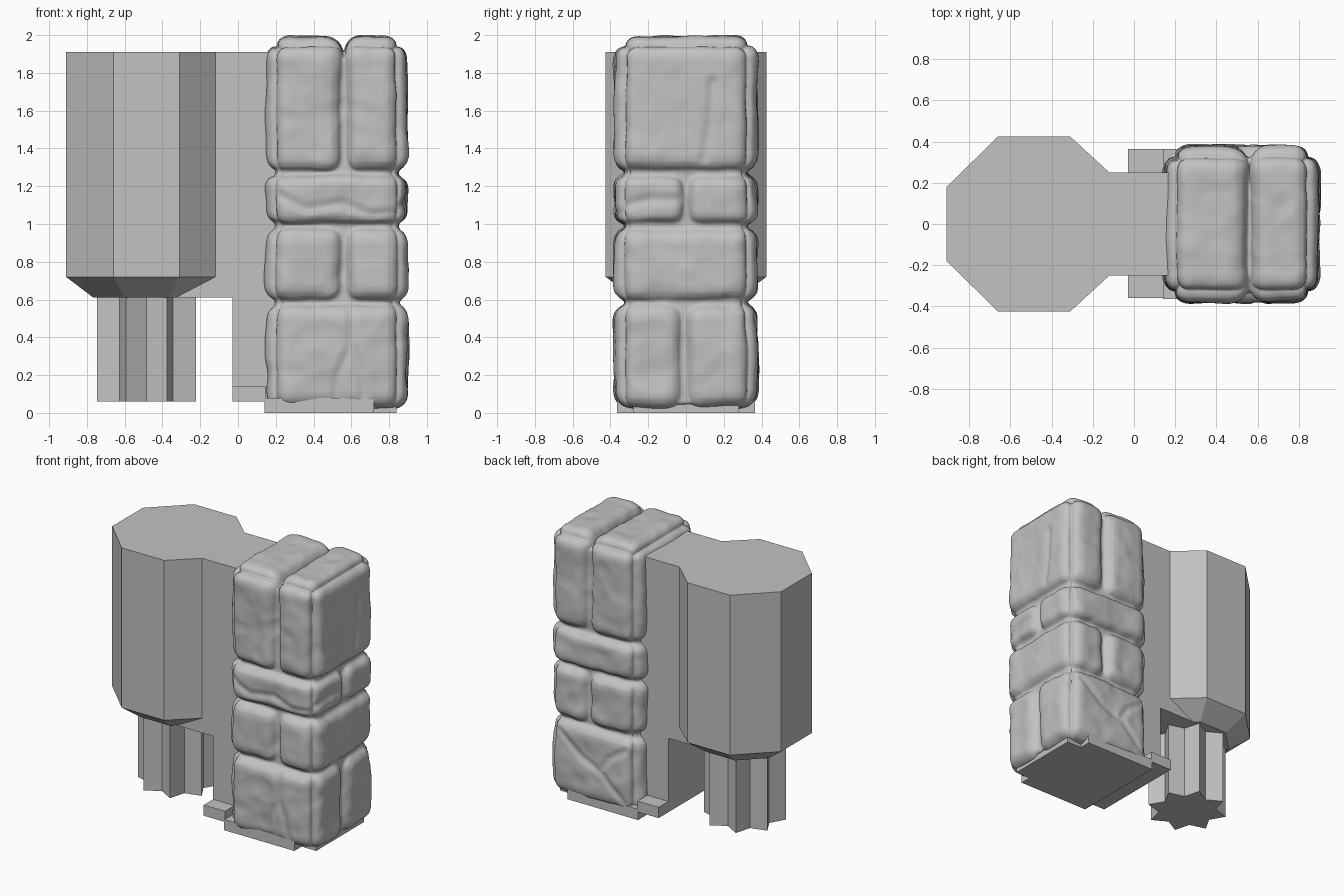
import bpy, bmesh, math, random
from mathutils import Vector, Matrix, noise

random.seed(4)
cube = bpy.data.objects.get("Cube")
if cube:
    bpy.data.objects.remove(cube, do_unlink=True)

grey = bpy.data.materials.new("stone grey")
grey.use_nodes = True
GREY = (0.54, 0.54, 0.54, 1)
grey.diffuse_color = GREY
grey.node_tree.nodes["Principled BSDF"].inputs["Base Color"].default_value = GREY


def finish(name, bm):
    bmesh.ops.recalc_face_normals(bm, faces=bm.faces)
    me = bpy.data.meshes.new(name)
    bm.to_mesh(me)
    bm.free()
    me.materials.append(grey)
    ob = bpy.data.objects.new(name, me)
    bpy.context.collection.objects.link(ob)
    return ob


def loft(name, rings):
    """Skin a list of equal-length rings of 3D points and cap both ends."""
    bm = bmesh.new()
    loops = [[bm.verts.new(p) for p in ring] for ring in rings]
    n = len(loops[0])
    for a, b in zip(loops, loops[1:]):
        for i in range(n):
            j = (i + 1) % n
            bm.faces.new((a[i], a[j], b[j], b[i]))
    bm.faces.new(loops[0])
    bm.faces.new(loops[-1])
    return finish(name, bm)


def add_box(bm, lo, hi, bevel=0.0, tilt=0.0):
    lo, hi = Vector(lo), Vector(hi)
    new = bmesh.new()
    bmesh.ops.create_cube(new, size=1)
    bmesh.ops.scale(new, vec=hi - lo, verts=new.verts)
    if bevel:
        bmesh.ops.bevel(new, geom=new.edges[:], offset=bevel, segments=4,
                        profile=0.5, affect='EDGES')
    turn = Matrix.Rotation(random.uniform(-tilt, tilt), 4, random.choice("XYZ"))
    bmesh.ops.transform(new, matrix=Matrix.Translation((lo + hi) / 2) @ turn,
                        verts=new.verts)
    tmp = bpy.data.meshes.new("tmp")
    new.to_mesh(tmp)
    new.free()
    bm.from_mesh(tmp)
    bpy.data.meshes.remove(tmp)


def box(name, lo, hi):
    bm = bmesh.new()
    add_box(bm, lo, hi)
    return finish(name, bm)


# Octagonal body with a tapered underside; its open end meets the neck
cx = -0.485
half = [(-0.12, 0.25), (-0.31, 0.425), (-0.66, 0.425), (-0.91, 0.18)]
outline = half + [(x, -y) for x, y in reversed(half)]


def body_ring(z, s):
    return [(cx + (x - cx) * s, y * s, z) for x, y in outline]


loft("octagonal_body", [body_ring(0.61, 0.66), body_ring(0.72, 1), body_ring(1.91, 1)])

# Neck joining body and tower, reaching down to the base
neck = [(0.22, 1.91), (-0.12, 1.91), (-0.12, 0.72), (-0.33, 0.61),
        (-0.03, 0.61), (-0.03, 0.06), (0.22, 0.06)]
loft("neck", [[(x, y, z) for x, z in neck] for y in (-0.25, 0.25)])


# Fluted column hanging beneath the body
def fluted_ring(z):
    radii = (0.2, 0.283)
    return [(cx + radii[k % 2] * math.cos(math.pi * k / 8),
             radii[k % 2] * math.sin(math.pi * k / 8), z) for k in range(16)]


loft("fluted_column", [fluted_ring(0.06), fluted_ring(0.62)])

# Step and base plate
box("base_step", (-0.03, -0.36, 0.06), (0.145, 0.365, 0.14))
box("base_plate", (0.14, -0.365, 0), (0.72, 0.365, 0.08))
box("base_end", (0.7, -0.28, 0), (0.84, 0.28, 0.06))

# Tower: courses split alternately along x and y around a mortar core
X0, X1, Y = 0.145, 0.9, 0.38
GAP = 0.01
tower = bmesh.new()
add_box(tower, (0.195, -0.32, 0.05), (0.85, 0.32, 1.88))
courses = [(0.025, 0.58, "y", -0.01, 0.085), (0.59, 0.985, "x", 0.56, 0.08),
           (1.0, 1.26, "y", 0.0, 0.065), (1.275, 1.995, "x", 0.56, 0.085)]
for z0, z1, axis, cut, bevel in courses:
    if axis == "x":
        spans = [(X0, cut - GAP, -Y, Y), (cut + GAP, X1, -Y, Y)]
    else:
        spans = [(X0, X1, -Y, cut - GAP), (X0, X1, cut + GAP, Y)]
    for xa, xb, ya, yb in spans:
        add_box(tower, (xa, ya, z0), (xb, yb, z1), bevel, 0.012)
stones = finish("stone_tower", tower)

# Fuse the stones and soften the joints
remesh = stones.modifiers.new("fuse", 'REMESH')
remesh.mode = 'VOXEL'
remesh.voxel_size = 0.011
soften = stones.modifiers.new("soften", 'SMOOTH')
soften.iterations = 3
bpy.context.view_layer.objects.active = stones
stones.select_set(True)
for m in list(stones.modifiers):
    bpy.ops.object.modifier_apply(modifier=m.name)

# Cracks as lines on the stone faces
F, B, R = -Y, Y, X1
cracks = [
    [(0.6, F, 0.56), (0.6, F, 0.36), (0.53, F, 0.2), (0.52, F, 0.06)],
    [(0.6, F, 0.36), (0.65, F, 0.22), (0.67, F, 0.1)],
    [(0.22, F, 1.15), (0.36, F, 1.08), (0.55, F, 1.11), (0.7, F, 1.05), (0.86, F, 1.06)],
    [(R, 0.14, 1.75), (R, 0.13, 1.55), (R, 0.1, 1.35)],
    [(R, -0.33, 1.1), (R, -0.2, 1.13), (R, -0.03, 1.13)],
    [(0.78, B, 0.5), (0.6, B, 0.35), (0.42, B, 0.27), (0.25, B, 0.1)],
    [(0.45, B, 0.28), (0.37, B, 0.4), (0.25, B, 0.48)],
]
segments = [(Vector(a), Vector(b)) for c in cracks for a, b in zip(c, c[1:])]


def distance(p, a, b):
    t = max(0, min(1, (p - a).dot(b - a) / (b - a).length_squared))
    return (p - a - (b - a) * t).length


def round_corners(p, r=0.14):
    """Bend the tower's square corners and top rim onto a radius."""
    core = Vector((max(X0 + r, min(X1 - r, p.x)),
                   max(r - Y, min(Y - r, p.y)), min(2 - r, p.z)))
    q = p - core
    if q.length < 1e-6:
        return p
    return core + q * (max(abs(c) for c in q) / q.length)


# Hewn surface: rounded corners, broad dents, fine chips and the cracks
moved = []
for v in stones.data.vertices:
    p = v.co.copy()
    push = 0.014 * noise.noise(p * 4) + 0.003 * noise.noise(p * 12)
    push -= 0.012 * max(0, noise.noise(p * 7 + Vector((3, 1, 7))))
    near = min(distance(p, a, b) for a, b in segments)
    push -= 0.012 * max(0, 1 - near / 0.04)
    p = round_corners(p) + v.normal * push
    p.z = max(0.002, p.z)
    moved.append(p)
for v, p in zip(stones.data.vertices, moved):
    v.co = p
stones.data.polygons.foreach_set("use_smooth", [True] * len(stones.data.polygons))
stones.data.update()
